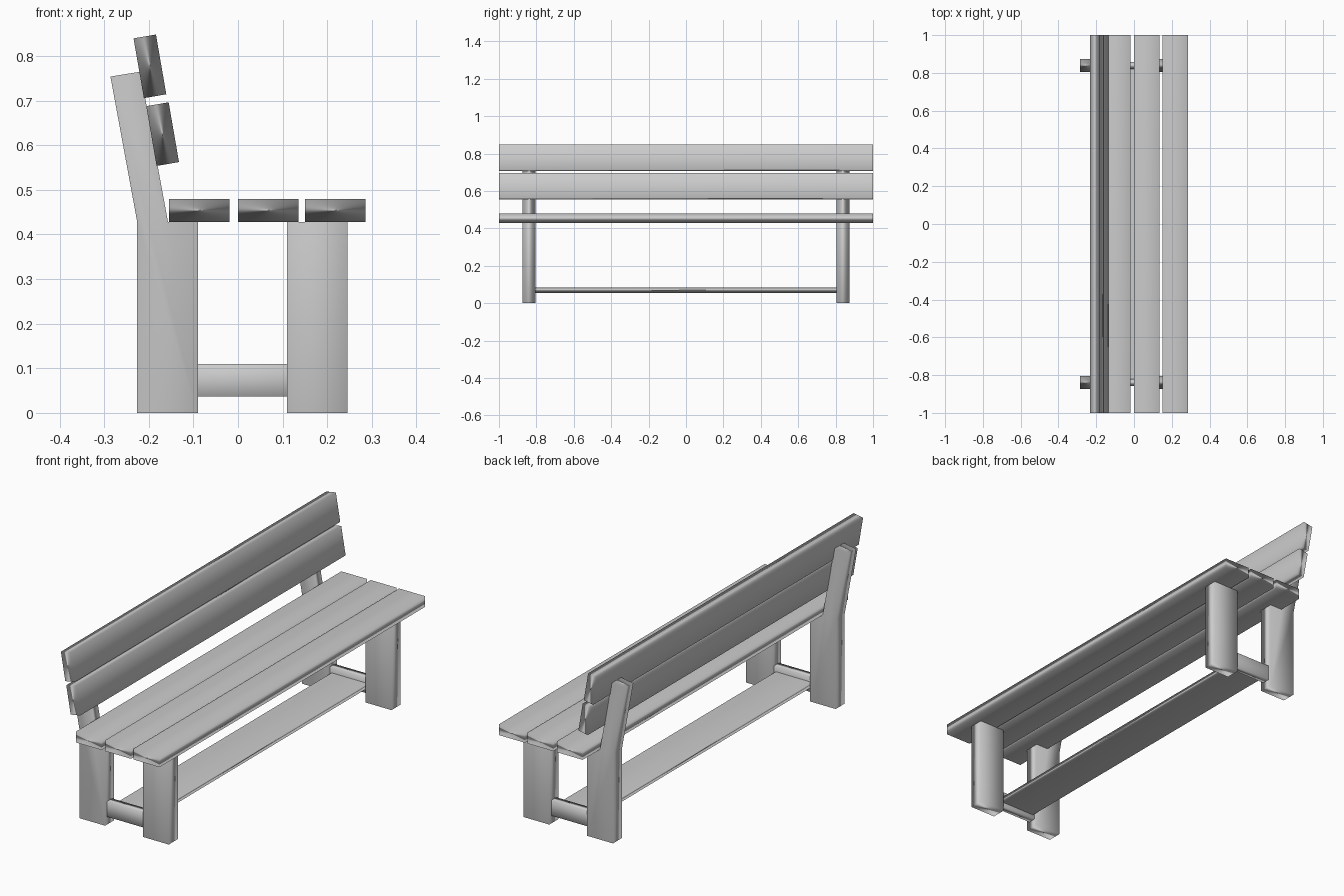
import bpy
from math import radians
from mathutils import Matrix, Vector

cube = bpy.data.objects.get("Cube")
if cube:
    bpy.data.objects.remove(cube, do_unlink=True)

# Single grey paint
GREY = (0.6, 0.6, 0.6, 1)
grey = bpy.data.materials.new("plain_grey")
grey.use_nodes = True
grey.diffuse_color = GREY
grey.node_tree.nodes["Principled BSDF"].inputs["Base Color"].default_value = GREY


def extrude_profile(name, profile, y0, y1):
    """Extrude a counter-clockwise x-z outline from y0 to y1, softly shaded."""
    n = len(profile)
    verts = [(x, y, z) for y in (y0, y1) for x, z in profile]
    faces = [tuple(range(n)), tuple(reversed(range(n, 2 * n)))]
    faces += [(i, i + n, (i + 1) % n + n, (i + 1) % n) for i in range(n)]
    mesh = bpy.data.meshes.new(name)
    mesh.from_pydata(verts, [], faces)
    mesh.materials.append(grey)
    mesh.shade_smooth()
    obj = bpy.data.objects.new(name, mesh)
    bpy.context.collection.objects.link(obj)
    # Large faces dominate the shading across the edges
    soft = obj.modifiers.new("soft_shading", 'WEIGHTED_NORMAL')
    soft.mode = 'FACE_AREA'
    soft.keep_sharp = False
    return obj


def rect(x0, x1, z0, z1):
    return [(x0, z0), (x1, z0), (x1, z1), (x0, z1)]


def tilted_rect(cx, cz, width, height, degrees):
    turn = Matrix.Rotation(radians(degrees), 2)
    corners = rect(-width / 2, width / 2, -height / 2, height / 2)
    return [tuple(turn @ Vector(c) + Vector((cx, cz))) for c in corners]


# Seat planks
for name, x0 in (("back", -0.155), ("middle", 0.0), ("front", 0.15)):
    extrude_profile(f"seat_plank_{name}", rect(x0, x0 + 0.136, 0.428, 0.48), -1, 1)

# Leaning backrest planks
extrude_profile("backrest_plank_lower", tilted_rect(-0.169, 0.625, 0.051, 0.136, 9.8), -1, 1)
extrude_profile("backrest_plank_upper", tilted_rect(-0.1975, 0.777, 0.051, 0.136, 9.8), -1, 1)

# Legs and cross rails at both ends; the rear leg bends into the backrest post
REAR_LEG = [(-0.226, 0), (-0.09, 0), (-0.09, 0.428), (-0.157, 0.428),
            (-0.219, 0.765), (-0.286, 0.754), (-0.226, 0.428)]
for side, sign in (("near", -1), ("far", 1)):
    y0, y1 = sorted((sign * 0.805, sign * 0.873))
    extrude_profile(f"rear_leg_{side}", REAR_LEG, y0, y1)
    extrude_profile(f"front_leg_{side}", rect(0.11, 0.246, 0, 0.428), y0, y1)
    y0, y1 = sorted((sign * 0.82, sign * 0.858))
    extrude_profile(f"cross_rail_{side}", rect(-0.09, 0.11, 0.037, 0.11), y0, y1)

# Long board joining the two cross rails
extrude_profile("stretcher_board", rect(-0.08, 0.10, 0.055, 0.085), -0.82, 0.82)
